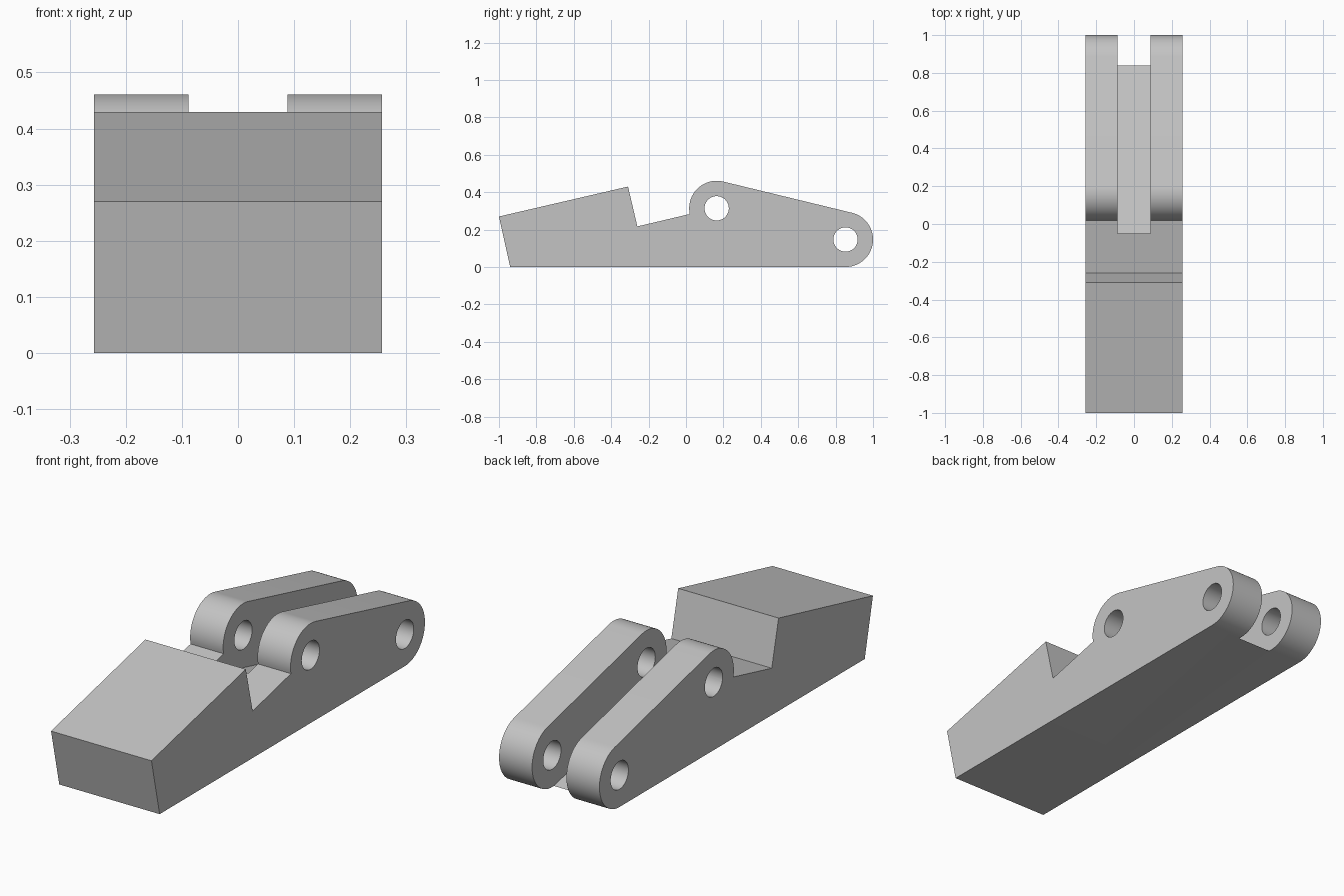
import bpy, bmesh, math
from math import cos, sin, pi

if "Cube" in bpy.data.objects:
    bpy.data.objects.remove(bpy.data.objects["Cube"])

grey = bpy.data.materials.new("light grey")
grey.use_nodes = True
COLOUR = (0.55, 0.55, 0.55, 1)
grey.diffuse_color = COLOUR
grey.node_tree.nodes["Principled BSDF"].inputs["Base Color"].default_value = COLOUR

HALF_WIDTH, HALF_SLOT = 0.257, 0.088
RADIUS, HOLE = 0.147, 0.065
FRONT_PIN, REAR_PIN = (0.164, 0.314), (0.853, RADIUS)


def arc(centre, radius, start, end, steps):
    angles = [start + (end - start) * i / steps for i in range(steps + 1)]
    return [(centre[0] + radius * cos(a), centre[1] + radius * sin(a)) for a in angles]


def prism(name, outline, half):
    """Extrude a (y, z) outline across x from -half to half."""
    bm = bmesh.new()
    face = bm.faces.new([bm.verts.new((-half, y, z)) for y, z in outline])
    moved = bmesh.ops.extrude_face_region(bm, geom=[face])["geom"]
    bmesh.ops.translate(bm, vec=(2 * half, 0, 0),
                        verts=[v for v in moved if isinstance(v, bmesh.types.BMVert)])
    bmesh.ops.recalc_face_normals(bm, faces=bm.faces)
    mesh = bpy.data.meshes.new(name)
    bm.to_mesh(mesh)
    bm.free()
    mesh.materials.append(grey)
    obj = bpy.data.objects.new(name, mesh)
    bpy.context.collection.objects.link(obj)
    return obj


# Body outline: wedge block, notch, then two rounded lugs joined by a tangent
slope = math.atan2(REAR_PIN[1] - FRONT_PIN[1], REAR_PIN[0] - FRONT_PIN[0])
tangent = pi / 2 + slope
outline = [(-0.94, 0), (-1, 0.27), (-0.31, 0.43), (-0.26, 0.217)]
outline += arc(FRONT_PIN, RADIUS, pi + 0.21, tangent, 24)
outline += arc(REAR_PIN, RADIUS, tangent, -pi / 2, 32)
body = prism("hinged_body", outline, HALF_WIDTH)

# Slot between the arms, its floor sloping down to the underside
drop = math.tan(slope)
slot = [(-0.05, -0.89 * drop), (1.2, 0.36 * drop), (1.2, 1), (-0.05, 1)]
cutters = [prism("slot_cutter", slot, HALF_SLOT)]

# Pin holes through both arms
for label, pin in (("front", FRONT_PIN), ("rear", REAR_PIN)):
    ring = arc(pin, HOLE, 0, 2 * pi, 40)[:-1]
    cutters.append(prism(label + "_pin_hole_cutter", ring, 0.5))

bpy.context.view_layer.objects.active = body
body.select_set(True)
for cutter in cutters:
    cut = body.modifiers.new(cutter.name, "BOOLEAN")
    cut.operation, cut.solver, cut.object = "DIFFERENCE", "EXACT", cutter
    bpy.ops.object.modifier_apply(modifier=cut.name)
    bpy.data.objects.remove(cutter)

bpy.ops.object.shade_smooth_by_angle(angle=math.radians(30))
